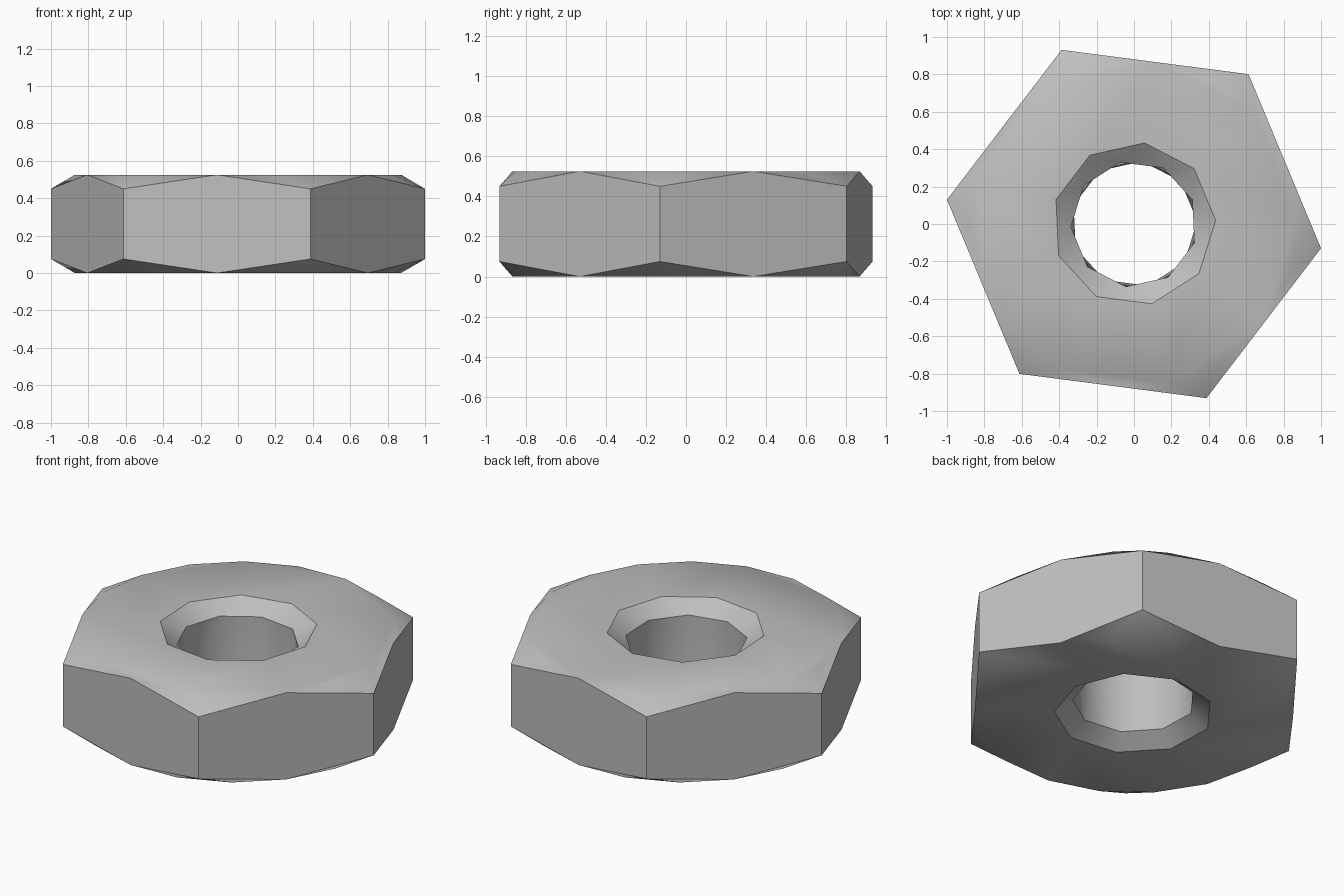
import bpy, bmesh
from math import radians, cos, sin, pi

cube = bpy.data.objects.get("Cube")
if cube:
    bpy.data.objects.remove(cube)

HEIGHT, CHAMFER = 0.525, 0.075
CORNER_R = 1.0084
FLAT_R = CORNER_R * cos(pi / 6)
RIM_R, BORE_R = 0.437, 0.338
TURN = 2.6          # rotation of the whole nut, in degrees

bm = bmesh.new()


def ring(count, radius, z, offset=0):
    """Ring of vertices, the first one at the given angle in degrees."""
    angles = [radians(TURN + offset + 360 * i / count) for i in range(count)]
    return [bm.verts.new((radius * cos(a), radius * sin(a), z)) for a in angles]


def zigzag(a, b):
    """Triangle band between rings of equal count, b half a step ahead of a."""
    n = len(a)
    for i in range(n):
        bm.faces.new((a[i], a[(i + 1) % n], b[i]))
        bm.faces.new((a[(i + 1) % n], b[(i + 1) % n], b[i]))


def end_cap(z, corner_z):
    """Flat end, with chamfer triangles running out to the six corners."""
    flat = ring(18, FLAT_R, z)
    rim = ring(9, RIM_R, z)
    corners = ring(6, CORNER_R, corner_z, 50)
    for i in range(9):
        bm.faces.new((rim[i], flat[2 * i], flat[2 * i + 1],
                      flat[(2 * i + 2) % 18], rim[(i + 1) % 9]))
    for c in range(6):
        for k in range(1, 4):
            j = 3 * c + k
            bm.faces.new((flat[j % 18], corners[c], flat[(j + 1) % 18]))
    return flat[1::3], rim, corners


mid_t, rim_t, corner_t = end_cap(HEIGHT, HEIGHT - CHAMFER)
mid_b, rim_b, corner_b = end_cap(0, CHAMFER)

# Six side flats, each rising to a peak in the middle
for c in range(6):
    n = (c + 1) % 6
    bm.faces.new((corner_b[c], mid_b[n], corner_b[n],
                  corner_t[n], mid_t[n], corner_t[c]))

# Countersunk bore
bore_t = ring(9, BORE_R, HEIGHT - CHAMFER, 20)
bore_b = ring(9, BORE_R, CHAMFER)
zigzag(rim_t, bore_t)
zigzag(bore_b, bore_t)
for i in range(9):
    n = (i + 1) % 9
    bm.faces.new((rim_b[i], rim_b[n], bore_b[n], bore_b[i]))

bmesh.ops.recalc_face_normals(bm, faces=bm.faces)

# Keep the bore rims crisp
for loop in (rim_t, rim_b, bore_t, bore_b):
    for i in range(9):
        edge = bm.edges.get((loop[i], loop[(i + 1) % 9]))
        edge.smooth = False

mesh = bpy.data.meshes.new("hex_nut")
bm.to_mesh(mesh)
bm.free()
nut = bpy.data.objects.new("hex_nut", mesh)
bpy.context.collection.objects.link(nut)

steel = bpy.data.materials.new("steel_grey")
steel.use_nodes = True
steel.diffuse_color = (0.52, 0.52, 0.52, 1)
steel.node_tree.nodes["Principled BSDF"].inputs["Base Color"].default_value = steel.diffuse_color
mesh.materials.append(steel)

bpy.ops.object.select_all(action='DESELECT')
nut.select_set(True)
bpy.context.view_layer.objects.active = nut
bpy.ops.object.shade_smooth_by_angle(angle=radians(41))
